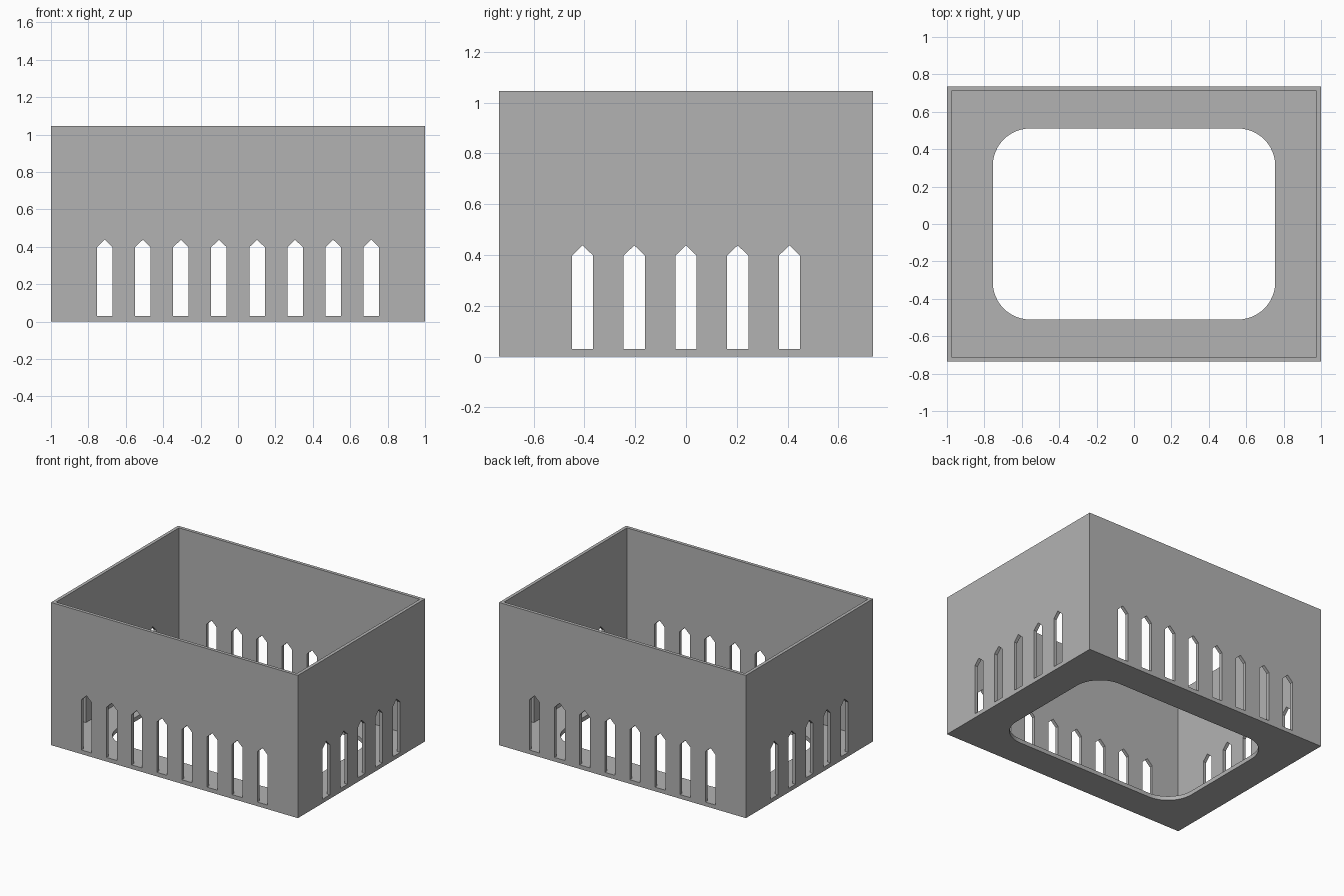
import bpy, bmesh, math
from mathutils import Matrix, Vector

cube = bpy.data.objects.get("Cube")
if cube:
    bpy.data.objects.remove(cube, do_unlink=True)

# Overall sizes
W, D, H = 2.0, 1.47, 1.045
WALL, FLOOR = 0.024, 0.03
PITCH = 0.2035

grey = bpy.data.materials.new("plain grey")
grey.use_nodes = True
colour = (0.45, 0.45, 0.45, 1)
grey.diffuse_color = colour
grey.node_tree.nodes["Principled BSDF"].inputs["Base Color"].default_value = colour


def make_object(name, bm):
    bmesh.ops.recalc_face_normals(bm, faces=bm.faces)
    mesh = bpy.data.meshes.new(name)
    bm.to_mesh(mesh)
    bm.free()
    mesh.materials.append(grey)
    obj = bpy.data.objects.new(name, mesh)
    bpy.context.collection.objects.link(obj)
    return obj


def add_prism(bm, points, direction):
    """Extrude a closed outline along a direction."""
    base = bm.faces.new([bm.verts.new(p) for p in points])
    new = bmesh.ops.extrude_face_region(bm, geom=[base])["geom"]
    verts = [v for v in new if isinstance(v, bmesh.types.BMVert)]
    bmesh.ops.translate(bm, verts=verts, vec=direction)


def rounded_rect(hx, hy, r, z, steps=12):
    """Outline of a rectangle with rounded corners."""
    pts = []
    for quarter, (sx, sy) in enumerate([(1, 1), (-1, 1), (-1, -1), (1, -1)]):
        for i in range(steps + 1):
            a = math.pi / 2 * (quarter + i / steps)
            pts.append((sx * (hx - r) + r * math.cos(a),
                        sy * (hy - r) + r * math.sin(a), z))
    return pts


def box(name, size, z0):
    bm = bmesh.new()
    hx, hy = size[0] / 2, size[1] / 2
    add_prism(bm, [(-hx, -hy, z0), (hx, -hy, z0), (hx, hy, z0), (-hx, hy, z0)],
              Vector((0, 0, size[2])))
    return make_object(name, bm)


def slot_cutter(name, count, turn):
    """Row of pointed slots running through two opposite walls."""
    bm = bmesh.new()
    half = 0.0415
    for i in range(count):
        c = (i - (count - 1) / 2) * PITCH
        outline = [(c - half, FLOOR), (c + half, FLOOR), (c + half, 0.398),
                   (c, 0.438), (c - half, 0.398)]
        add_prism(bm, [(x, -1.2, z) for x, z in outline], Vector((0, 2.4, 0)))
    bm.transform(Matrix.Rotation(turn, 4, "Z"))
    return make_object(name, bm)


# Open box with a floor
body = box("slotted_box", (W, D, H), 0)
cavity = box("cavity_cutter", (W - 2 * WALL, D - 2 * WALL, H), FLOOR)

# Rounded opening in the floor
bm = bmesh.new()
add_prism(bm, rounded_rect(0.755, 0.511, 0.2, -0.1), Vector((0, 0, 0.3)))
opening = make_object("floor_opening_cutter", bm)

# Slots in long and short walls
long_slots = slot_cutter("long_wall_slot_cutter", 8, 0)
short_slots = slot_cutter("short_wall_slot_cutter", 5, math.pi / 2)

cutters = [cavity, long_slots, short_slots, opening]
for cutter in cutters:
    cutter.hide_render = True
    mod = body.modifiers.new(cutter.name, "BOOLEAN")
    mod.operation = "DIFFERENCE"
    mod.solver = "EXACT"
    mod.object = cutter

# Apply the cuts and drop the cutters
bpy.context.view_layer.objects.active = body
body.select_set(True)
for cutter in cutters:
    bpy.ops.object.modifier_apply(modifier=cutter.name)
for cutter in cutters:
    bpy.data.objects.remove(cutter, do_unlink=True)
bpy.ops.object.shade_smooth_by_angle(angle=math.radians(30))
